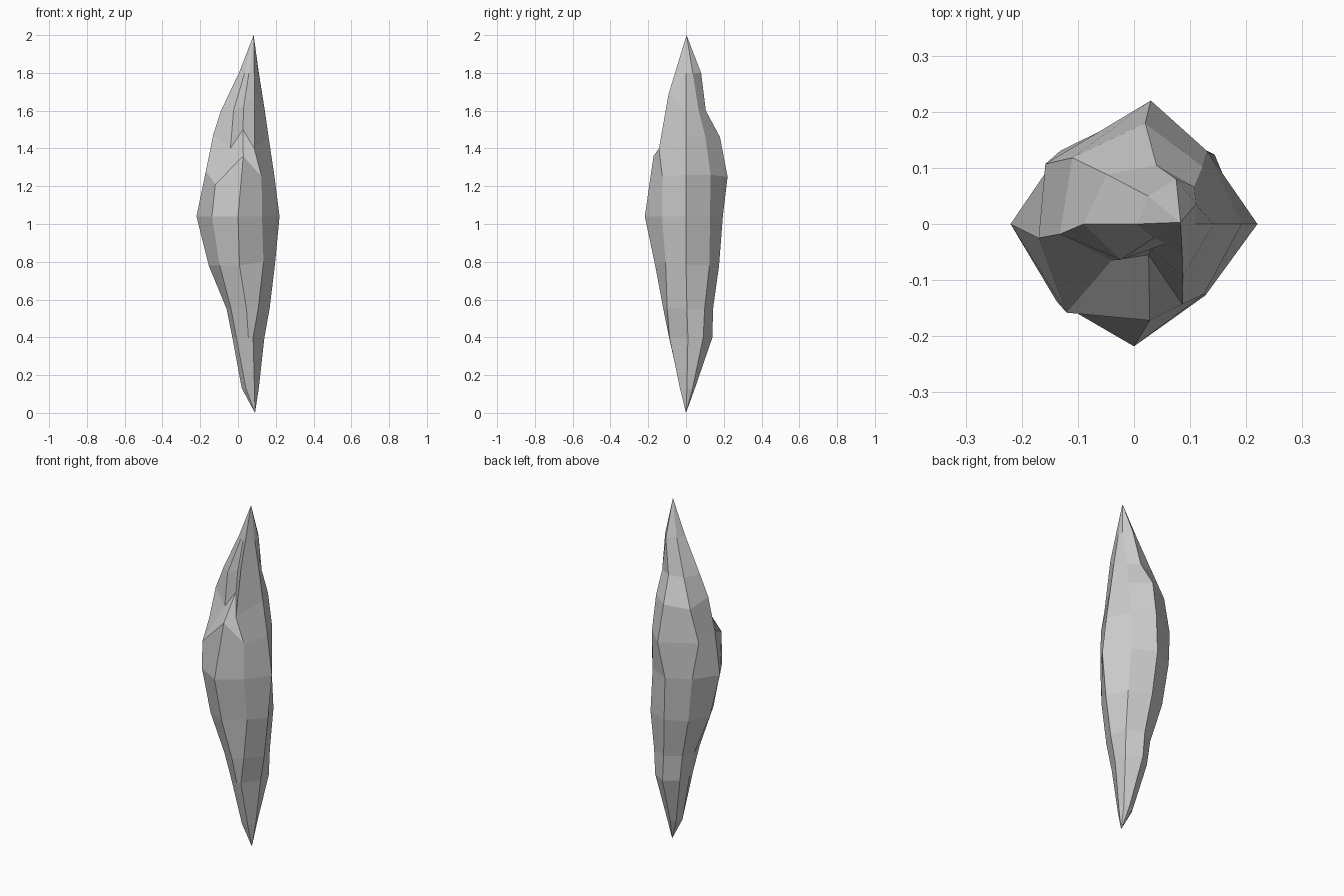
import bpy, bmesh, math

# Ring: z, centre x, centre y, radii at E NE N NW W SW S SE
RINGS = [
    (0.13, .070, .005, (.040, .042, .042, .045, .050, .040, .035, .035)),
    (0.40, .055, .010, (.085, .115, .130, .105, .085, .090, .100, .100)),
    (0.55, .045, .005, (.122, .132, .138, .118, .105, .115, .125, .125)),
    (0.78, .020, .000, (.175, .175, .175, .165, .175, .165, .160, .160)),
    (1.04, .000, .000, (.220, .180, .195, .185, .220, .195, .218, .180)),
    (1.26, .000, .000, (.192, .184, .216, .185, .172, .190, .188, .175)),
    (1.46, .020, .000, (.142, .145, .180, .165, .155, .105, .110, .155)),
    (1.60, .040, .000, (.102, .095, .105, .125, .130, .090, .060, .125)),
    (1.80, .075, .000, (.034, .050, .080, .070, .070, .055, .055, .060)),
]
BOTTOM, TOP = (.09, 0, 0), (.083, .003, 2)

# Local ledges and notches: (ring, side) -> new position
CHIPS = {
    # lower front right ridge and notch
    (0, 7): (.087, -.032, .13),
    (1, 7): (.080, -.088, .40),
    (2, 7): (.108, -.100, .56),
    (3, 7): (.135, -.108, .80),
    (3, 6): (.008, -.163, .78),
    # left and back shoulder
    (5, 4): (-.170, -.025, 1.28),
    (5, 3): (-.158, .107, 1.25),
    (6, 3): (-.110, .118, 1.44),
    (6, 4): (-.132, -.018, 1.47),
    (5, 2): (.030, .220, 1.25),
    # ledge and hollow in the upper front
    (5, 5): (-.120, -.158, 1.21),
    (5, 6): (.028, -.172, 1.36),
    (5, 7): (.125, -.125, 1.25),
    (6, 5): (-.040, -.065, 1.40),
    (6, 6): (.026, -.055, 1.50),
    (6, 7): (.086, -.143, 1.40),
    (7, 6): (.030, -.045, 1.62),
    (7, 7): (.087, -.092, 1.69),
    (8, 5): (.035, -.025, 1.80),
    (8, 6): (.058, -.035, 1.80),
    (8, 7): (.086, -.058, 1.80),
}

bm = bmesh.new()
rings = []
for i, (z, cx, cy, radii) in enumerate(RINGS):
    ring = []
    for k, r in enumerate(radii):
        a = k * math.pi / 4
        co = CHIPS.get((i, k), (cx + r * math.cos(a), cy + r * math.sin(a), z))
        ring.append(bm.verts.new(co))
    rings.append(ring)

# Faceted sides between rings, then the two points
bottom, top = bm.verts.new(BOTTOM), bm.verts.new(TOP)
for k in range(8):
    n = (k + 1) % 8
    for lo, hi in zip(rings, rings[1:]):
        bm.faces.new((lo[k], lo[n], hi[n], hi[k]))
    bm.faces.new((bottom, rings[0][n], rings[0][k]))
    bm.faces.new((top, rings[-1][k], rings[-1][n]))
bmesh.ops.recalc_face_normals(bm, faces=bm.faces)

mesh = bpy.data.meshes.new("stone_shard")
bm.to_mesh(mesh)
bm.free()
bpy.context.collection.objects.link(bpy.data.objects.new("stone_shard", mesh))
